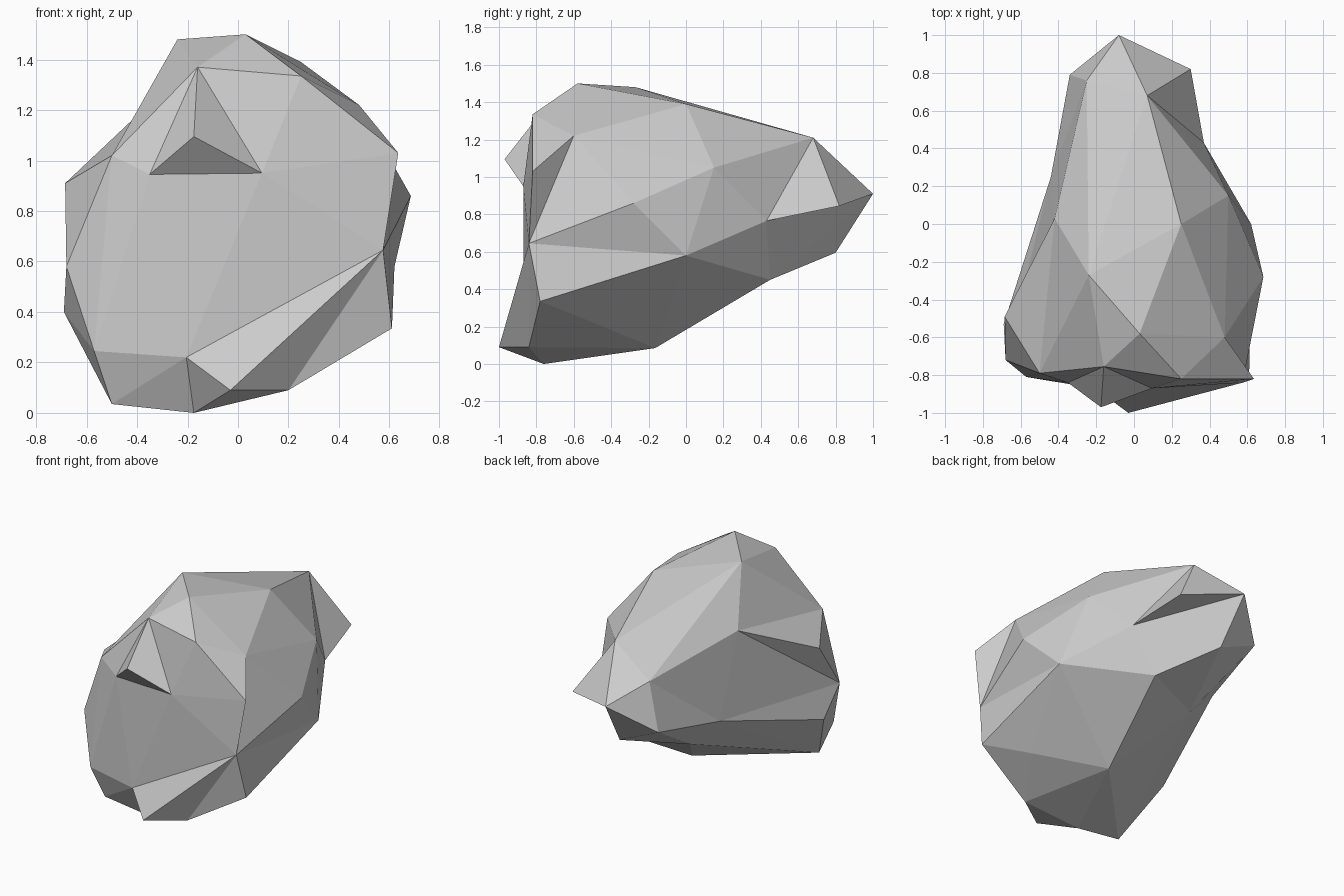
import bpy
import bmesh

cube = bpy.data.objects.get("Cube")
if cube:
    bpy.data.objects.remove(cube, do_unlink=True)

stone = bpy.data.materials.new("stone grey")
stone.use_nodes = True
colour = (.6, .6, .6, 1)
stone.diffuse_color = colour
stone.node_tree.nodes["Principled BSDF"].inputs["Base Color"].default_value = colour

# Blunt front face
front = dict(
    brow=(-.16, -.755, 1.37), brow_right=(-.35, -.84, .945),
    brow_left=(.095, -.87, .95), chin=(-.205, -.87, .22),
    cheek=(.575, -.84, .645), jaw=(-.57, -.81, .245),
    foot_left=(.2, -.84, .09), foot_middle=(-.175, -.76, 0),
    foot_right=(-.5, -.75, .035))

# Top ridge
crown = dict(
    crown_right=(-.24, -.27, 1.48), crown_front=(.03, -.58, 1.5),
    crown_back=(.25, 0, 1.39), forehead=(.25, -.82, 1.335),
    crown_left=(.48, -.6, 1.22), saddle=(-.42, .03, 1.16))

# Long sides
flanks = dict(
    temple=(.635, -.82, 1.03), left_bulge=(.685, -.28, .86),
    left_low=(.62, 0, .58), left_heel=(.61, -.78, .335),
    left_high=(.5, .15, 1.05), right_high=(-.5, -.79, 1.02),
    right_bulge=(-.685, -.49, .91), right_edge=(-.68, -.72, .58),
    right_heel=(-.69, -.53, .4))

# Underside and tapering back
rear = dict(
    keel=(.07, -.165, .085), keel_left=(.405, -.53, .235),
    keel_back=(.2, .45, .45), ridge_end=(.07, .68, 1.21),
    notch=(.37, .43, .765), tail_tip=(-.08, 1, .91),
    tail_high=(-.25, .76, 1.04), tail_right=(-.34, .79, .72),
    tail_low=(-.05, .8, .595))

# Convex boulder wrapped around the corners
bm = bmesh.new()
corner = {}
for group in (front, crown, flanks, rear):
    for name, place in group.items():
        corner[name] = bm.verts.new(place)
bmesh.ops.convex_hull(bm, input=bm.verts[:])


def chisel(tip, rim, place=None):
    """Remove the faces spanning the rim and draw the gap to the tip, in or out."""
    allowed = {corner[name] for name in rim.split()}
    if place is None:
        allowed.add(corner[tip])
    chips = [f for f in bm.faces if allowed.issuperset(f.verts)]
    border = [tuple(e.verts) for e in {e for f in chips for e in f.edges}
              if sum(f in chips for f in e.link_faces) == 1]
    bmesh.ops.delete(bm, geom=chips, context="FACES")
    if place is not None:
        corner[tip] = bm.verts.new(place)
    for a, b in border:
        if corner[tip] not in (a, b):
            bm.faces.new((a, b, corner[tip]))


# Hollows of the left side, the foot and the tail
chisel("cheek", "temple crown_left left_bulge left_low left_heel")
chisel("foot_middle", "chin foot_left foot_right")
chisel("notch", "left_high ridge_end tail_tip")

# Hollows of the right side and the belly
chisel("saddle", "crown_right right_high right_bulge")
chisel("right_hollow", "saddle right_bulge right_edge right_heel foot_right "
       "tail_high tail_right tail_low", (-.44, .25, .62))
chisel("saddle", "right_bulge right_edge right_hollow")
chisel("belly_hollow", "right_hollow foot_right keel keel_back tail_low tail_right",
       (-.23, .28, .415))

# Points standing out from the front and the tail
chisel("brow_left", "brow brow_right forehead")
chisel("front_point", "brow brow_right brow_left", (-.175, -.97, 1.095))
chisel("front_toe", "chin cheek foot_left foot_middle", (-.03, -1, .09))
chisel("tail_wedge", "ridge_end notch tail_tip", (.3, .82, .845))

# Flat shaded boulder
bmesh.ops.recalc_face_normals(bm, faces=bm.faces[:])
mesh = bpy.data.meshes.new("boulder")
bm.to_mesh(mesh)
bm.free()
mesh.materials.append(stone)
boulder = bpy.data.objects.new("boulder", mesh)
bpy.context.collection.objects.link(boulder)
